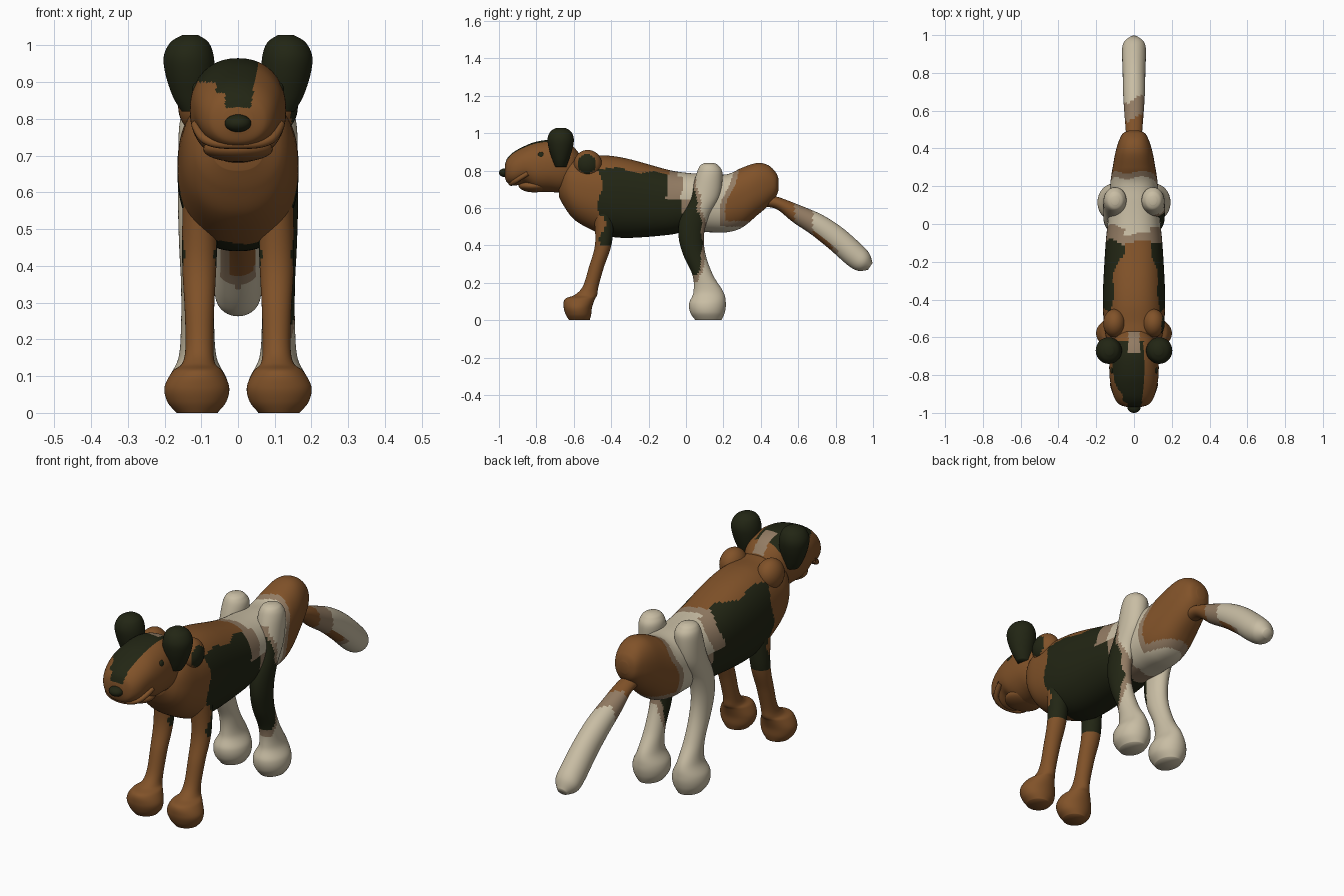
import bpy, bmesh
from math import sin, cos, pi, copysign
from mathutils import Vector, Matrix

cube = bpy.data.objects.get("Cube")
if cube:
    bpy.data.objects.remove(cube, do_unlink=True)


def material(name, rgb):
    m = bpy.data.materials.new(name)
    m.use_nodes = True
    m.diffuse_color = (*rgb, 1)
    m.node_tree.nodes["Principled BSDF"].inputs["Base Color"].default_value = (*rgb, 1)
    return m


BROWN, DARK, CREAM, TAUPE = range(4)
MATERIALS = [
    material("russet brown", (.22, .085, .022)),
    material("dark olive", (.016, .019, .007)),
    material("cream", (.58, .51, .37)),
    material("taupe", (.29, .2, .125)),
]


def finish(bm, name, paint):
    """Colour every face by the paint rule and make a smooth object."""
    bmesh.ops.recalc_face_normals(bm, faces=bm.faces)
    for f in bm.faces:
        f.smooth = True
        f.material_index = paint(*f.calc_center_median()) if callable(paint) else paint
    mesh = bpy.data.meshes.new(name)
    bm.to_mesh(mesh)
    bm.free()
    for m in MATERIALS:
        mesh.materials.append(m)
    ob = bpy.data.objects.new(name, mesh)
    bpy.context.collection.objects.link(ob)
    return ob


def smooth_path(points, steps):
    """Catmull-Rom interpolation of section tuples."""
    pts = [points[0], *points, points[-1]]
    for i in range(1, len(pts) - 2):
        for k in range(steps):
            t = k / steps
            yield [b + .5 * t * (c - a + t * (2*a - 5*b + 4*c - d + t * (3*(b - c) + d - a)))
                   for a, b, c, d in zip(*pts[i - 1:i + 3])]
    yield points[-1]


def loft(name, sections, up, paint, steps=8, sides=48, square=2.0):
    """Skin sections (x, y, z, half width, half height) set across x and up."""
    bm = bmesh.new()
    up = Vector(up).normalized()
    rings = []
    for x, y, z, a, b in smooth_path(sections, steps):
        ring = []
        for i in range(sides):
            u, v = (copysign(abs(w) ** (2 / square), w)
                    for w in (cos(2*pi*i/sides), sin(2*pi*i/sides)))
            ring.append(bm.verts.new(Vector((x + a*u, y, z)) + up * b * v))
        rings.append(ring)
    for r, q in zip(rings, rings[1:]):
        for i in range(sides):
            j = (i + 1) % sides
            bm.faces.new((r[i], r[j], q[j], q[i]))
    bm.faces.new(rings[0])
    bm.faces.new(rings[-1])
    return finish(bm, name, paint)


def ball(name, centre, radii, paint):
    bm = bmesh.new()
    bmesh.ops.create_uvsphere(bm, u_segments=32, v_segments=20, radius=1,
                              matrix=Matrix.LocRotScale(centre, None, radii))
    return finish(bm, name, paint)


UP, BACK = (0, 0, 1), (0, 1, 0)


# Coat rules
def body_coat(x, y, z):
    wave = .012 * sin(28 * z) + .008 * sin(40 * x)
    if y > .21 + .25 * (z - .53) + wave and z > .53:
        return BROWN
    if y > .18 + .25 * (z - .53) + wave and z > .5:
        return TAUPE
    edge = -.1 + wave + (.09 if z < .64 else 0)
    top = .81 - .1 * (y + .4) + (.02 if x < 0 else 0) + .008 * sin(30 * y)
    if y < -.46 + wave:
        return BROWN
    if z > top:
        return BROWN if y < -.09 + wave else TAUPE if y < -.05 + wave else CREAM
    if y < edge:
        return DARK
    return TAUPE if y < edge + .08 else CREAM


def head_coat(x, y, z):
    if y > -.68 and abs(x) < .03 and z > .88:
        return TAUPE
    left = .035 if z < .87 else .06 if z < .9 else .125
    if z > .83 and -left < x < .035 + .15 * (z - .83) and y < -.62:
        return DARK
    return BROWN


def shoulder_coat(x, y, z):
    spot = ((y + .53) / .05) ** 2 + ((z - .835) / .05) ** 2
    return DARK if x > .12 and spot < 1 else BROWN


def fore_coat(x, y, z):
    return DARK if z > .39 and y > -.445 + .02 * sin(40 * z) else BROWN


def hind_coat(x, y, z):
    if x < 0:
        return DARK if .36 < z < .6 and y < .01 and x > -.12 else CREAM
    edge = .085 - .2 * max(0, z - .5) - .3 * max(0, .33 - z) + .006 * sin(50 * z)
    if .24 < z < .71 and y < edge:
        return DARK
    return TAUPE if .2 < z < .76 and y < edge + .02 else CREAM


def tail_coat(x, y, z):
    if y < .56 + .02 * sin(30 * x):
        return BROWN
    if y < .66 + .02 * sin(40 * x):
        return TAUPE
    under = z < .555 - .78 * (y - .6) - .01
    if .68 < y < .78 and under and x > -.02:
        return BROWN
    return TAUPE if .66 < y < .81 and under else CREAM


# Trunk from chest to rump
trunk = [(-.68, .72, .07, .06), (-.65, .725, .12, .12), (-.6, .71, .148, .17),
         (-.52, .685, .16, .195), (-.42, .665, .165, .215), (-.3, .65, .162, .21),
         (-.1, .63, .15, .175), (0, .63, .14, .158), (.12, .625, .132, .155),
         (.22, .625, .125, .155), (.3, .655, .113, .16), (.38, .7, .098, .14),
         (.44, .72, .08, .108), (.48, .725, .058, .065), (.495, .725, .025, .03)]
loft("body", [(0, *s) for s in trunk], UP, body_coat, 12, 96, 2.3)

# Head with blunt muzzle
skull = [(-.57, .82, .07, .07), (-.61, .82, .105, .115), (-.66, .82, .122, .138),
         (-.72, .825, .13, .14), (-.8, .822, .13, .132), (-.86, .828, .121, .104),
         (-.92, .81, .104, .09), (-.955, .8, .078, .066), (-.968, .797, .04, .035)]
loft("head", [(0, *s) for s in skull], UP, head_coat, 10, 80, 2.2)
ball("lower_jaw", (0, -.81, .718), (.095, .085, .035), BROWN)
ball("nose", (0, -.967, .788), (.036, .033, .024), DARK)

# Raised lip following the mouth
curve = bpy.data.curves.new("lip", "CURVE")
curve.dimensions = "3D"
curve.bevel_depth = .013
curve.bevel_resolution = 3
half = [(.115, -.845, .785), (.105, -.895, .755), (.07, -.925, .733)]
line = half + [(0, -.94, .73)] + [(-x, y, z) for x, y, z in reversed(half)]
spline = curve.splines.new("NURBS")
spline.points.add(len(line) - 1)
for p, co in zip(spline.points, line):
    p.co = (*co, 1)
spline.order_u = 3
spline.use_endpoint_u = True
curve.materials.append(MATERIALS[BROWN])
bpy.context.collection.objects.link(bpy.data.objects.new("lip", curve))

# Tail
tail = [(.42, .64, .04, .04), (.5, .622, .044, .033), (.6, .565, .052, .05),
        (.7, .51, .058, .06), (.8, .438, .06, .066), (.9, .35, .063, .066),
        (.95, .31, .058, .055), (.985, .287, .025, .022)]
loft("tail", [(0, *s) for s in tail], (0, .55, .83), tail_coat)

# Paired parts
fore = [(.1, -.44, .62, .05, .06), (.105, -.44, .42, .047, .045),
        (.105, -.48, .28, .04, .04), (.105, -.51, .18, .038, .042),
        (.107, -.535, .135, .045, .06), (.11, -.567, .113, .068, .08),
        (.112, -.578, .07, .088, .076), (.112, -.575, .03, .08, .068),
        (.112, -.57, 0, .055, .055)]
hind = [(.1, .125, .84, .02, .025), (.1, .125, .825, .045, .05),
        (.1, .125, .78, .06, .07), (.108, .1, .66, .055, .08),
        (.113, .045, .55, .05, .075), (.113, .028, .45, .047, .068),
        (.11, .045, .35, .045, .06), (.11, .09, .24, .045, .055),
        (.11, .12, .15, .052, .08), (.11, .115, .09, .08, .098),
        (.11, .115, .04, .08, .092), (.11, .12, 0, .055, .07)]
ear = [(.118, .82, .035, .03), (.125, .86, .052, .045), (.131, .92, .066, .064),
       (.134, .97, .068, .07), (.132, 1.008, .052, .055), (.13, 1.028, .022, .025)]
for side, s in (("left", 1), ("right", -1)):
    def flip(sections):
        return [(s * x, *rest) for x, *rest in sections]
    loft(side + "_front_leg", flip(fore), BACK, fore_coat)
    loft(side + "_hind_leg", flip(hind), BACK, hind_coat)
    loft(side + "_ear", flip([(x, -.67, *r) for x, *r in ear]), BACK, DARK)
    ball(side + "_shoulder", (s * .103, -.525, .835), (.06, .075, .075), shoulder_coat)
    ball(side + "_eye", (s * .113, -.775, .88), (.012, .019, .019), DARK)
